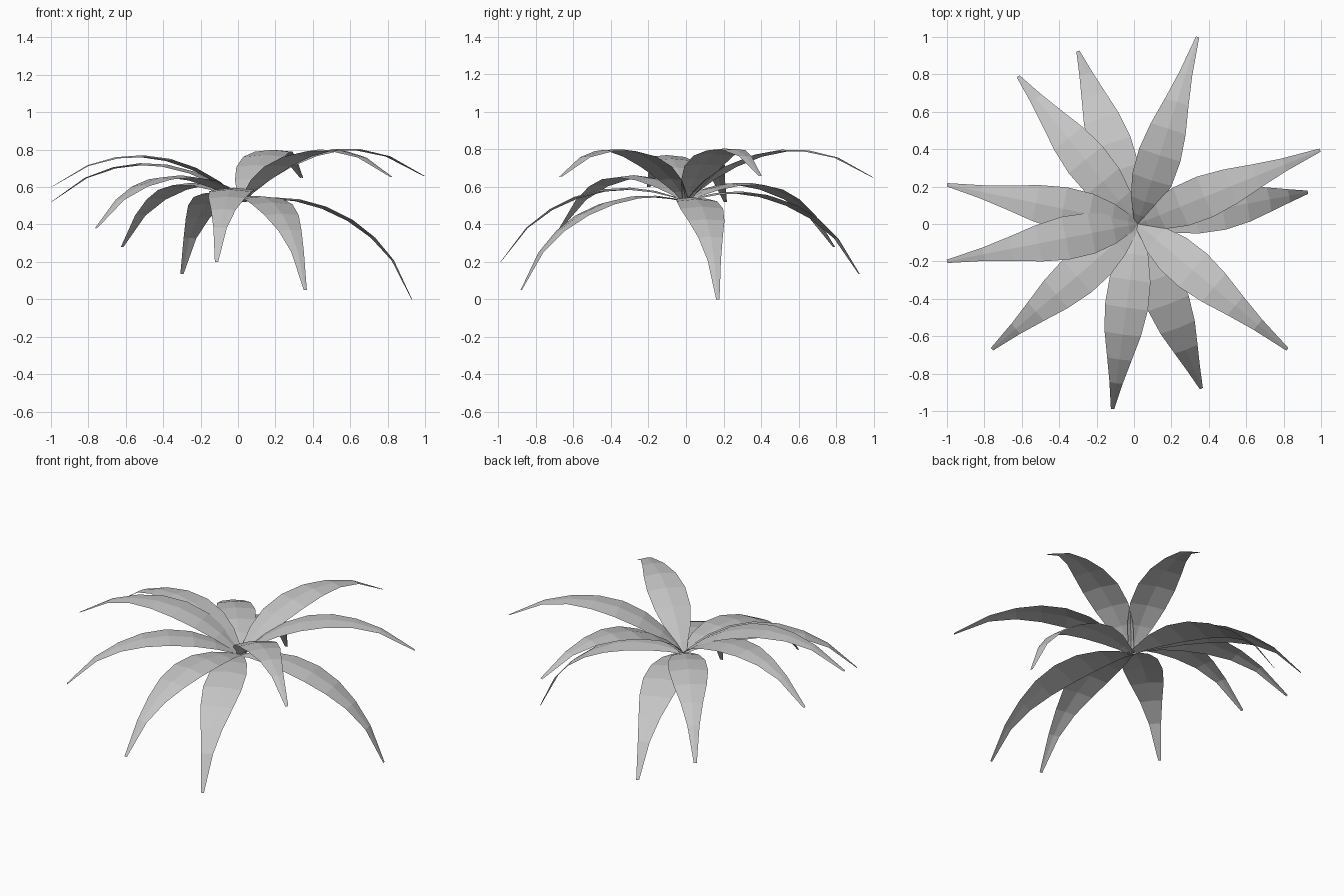
import bpy, math
from mathutils import Vector

if "Cube" in bpy.data.objects:
    bpy.data.objects.remove(bpy.data.objects["Cube"])

mat = bpy.data.materials.new("leaf_grey")
mat.diffuse_color = (0.56, 0.56, 0.56, 1)
mat.use_nodes = True
mat.node_tree.nodes["Principled BSDF"].inputs["Base Color"].default_value = mat.diffuse_color

BASE = Vector((0.02, 0.0, 0.522))
BEND = math.radians(43.5)        # half of the total arc of each leaf
FOLD = 0.10                      # drop of the edges beside the midrib
# outline: (fraction along the leaf, half width)
OUTLINE = [(0, .022), (.06, .042), (.15, .080), (.27, .110), (.40, .116),
           (.53, .098), (.66, .066), (.80, .036), (1, .009)]
# leaf tips
TIPS = [(.34, 1.0, .65), (.995, .395, .66), (.93, .17, .0), (.82, -.67, .655),
        (.36, -.88, .05), (-.115, -.99, .20), (-.76, -.67, .38),
        (-1.0, -.20, .60), (-1.0, .21, .52), (-.62, .79, .28), (-.30, .925, .135)]


def make_leaf(name, tip):
    """Creased blade following a circular arc from the crown to its tip."""
    d = Vector(tip) - BASE
    out = Vector((d.x, d.y, 0)).normalized()
    side = Vector((-out.y, out.x, 0))
    pitch = math.atan2(d.z, math.hypot(d.x, d.y))
    radius = d.length / (2 * math.sin(BEND))
    start = pitch + BEND
    verts, faces = [], []
    for t, w in OUTLINE:
        a = start - 2 * BEND * t
        mid = BASE + radius * (out * (math.sin(start) - math.sin(a))
                               + Vector((0, 0, math.cos(a) - math.cos(start))))
        normal = Vector((0, 0, math.cos(a))) - out * math.sin(a)
        drop = normal * (w * FOLD)
        verts += [mid - side * w - drop, mid, mid + side * w - drop]
    for i in range(len(OUTLINE) - 1):
        for j in (0, 1):
            p = i * 3 + j
            faces.append((p, p + 3, p + 4, p + 1))
    me = bpy.data.meshes.new(name)
    me.from_pydata(verts, [], faces)
    me.materials.append(mat)
    bpy.context.collection.objects.link(bpy.data.objects.new(name, me))


for n, tip in enumerate(TIPS, 1):
    make_leaf(f"leaf_{n}", tip)
